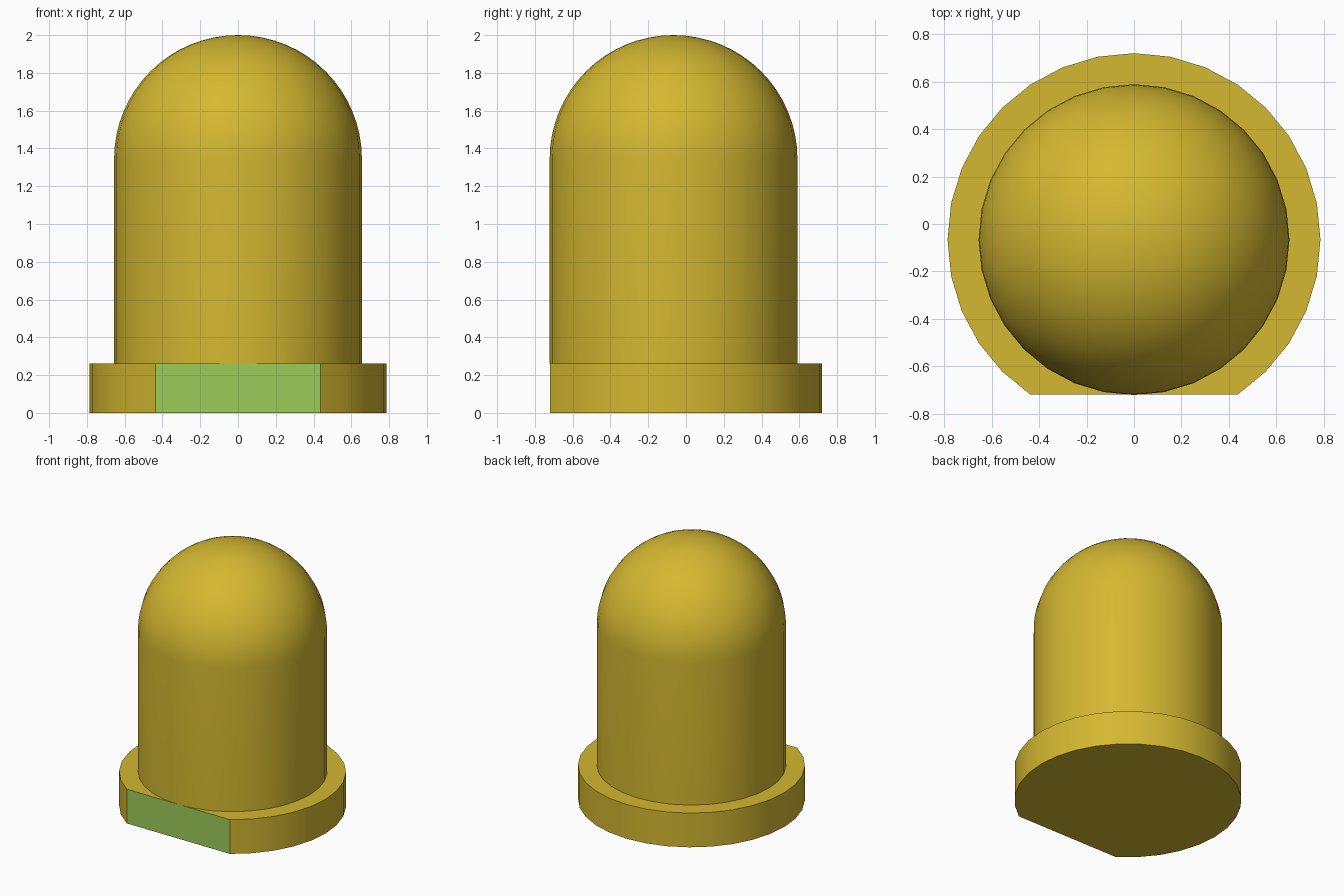
import bpy, bmesh
from math import sin, cos, pi, radians

if "Cube" in bpy.data.objects:
    bpy.data.objects.remove(bpy.data.objects["Cube"])

SIDES = 32
CY = -0.066          # axis of the round parts
R_BODY, R_RIM = 0.656, 0.787
Z_RIM, Z_DOME = 0.262, 1.344


def material(name, rgb):
    m = bpy.data.materials.new(name)
    m.diffuse_color = (*rgb, 1)
    m.use_nodes = True
    m.node_tree.nodes["Principled BSDF"].inputs["Base Color"].default_value = m.diffuse_color
    return m


def finish(name, bm, mats):
    bmesh.ops.recalc_face_normals(bm, faces=bm.faces)
    me = bpy.data.meshes.new(name)
    bm.to_mesh(me)
    bm.free()
    for m in mats:
        me.materials.append(m)
    ob = bpy.data.objects.new(name, me)
    bpy.context.collection.objects.link(ob)
    bpy.ops.object.select_all(action='DESELECT')
    ob.select_set(True)
    bpy.context.view_layer.objects.active = ob
    bpy.ops.object.shade_smooth_by_angle(angle=radians(30))
    return ob


yellow = material("yellow plastic", (0.658, 0.479, 0.030))
green = material("green marker", (0.342, 0.597, 0.102))

# Domed body: a straight wall and a hemisphere, spun around the axis
bm = bmesh.new()
STEPS = 16
profile = [(R_BODY, Z_RIM)] + [
    (R_BODY * cos(a), Z_DOME + R_BODY * sin(a))
    for a in (i * pi / 2 / STEPS for i in range(STEPS + 1))]
verts = [bm.verts.new((r, CY, z)) for r, z in profile]
edges = [bm.edges.new(pair) for pair in zip(verts, verts[1:])]
bmesh.ops.spin(bm, geom=verts + edges, cent=(0, CY, 0), axis=(0, 0, 1),
               angle=2 * pi, steps=SIDES, use_merge=True)
bmesh.ops.remove_doubles(bm, verts=bm.verts, dist=1e-4)
finish("domed_body", bm, [yellow])

# Base rim: a disc with the front arc left out, giving the flat
bm = bmesh.new()
ring = []
for i in range(SIDES):
    if abs(i - SIDES * 3 // 4) >= 3:
        a = 2 * pi * i / SIDES
        ring.append(bm.verts.new((R_RIM * cos(a), CY + R_RIM * sin(a), 0)))
base = bm.faces.new(ring)
top = bmesh.ops.extrude_face_region(bm, geom=[base], use_keep_orig=True)
bmesh.ops.translate(bm, vec=(0, 0, Z_RIM),
                    verts=[g for g in top["geom"] if isinstance(g, bmesh.types.BMVert)])
bm.normal_update()
# The flat is the wide wall facing the front
for f in bm.faces:
    if abs(f.normal.y) > 0.999 and f.calc_center_median().y < -0.5:
        f.material_index = 1
finish("base_rim", bm, [yellow, green])
